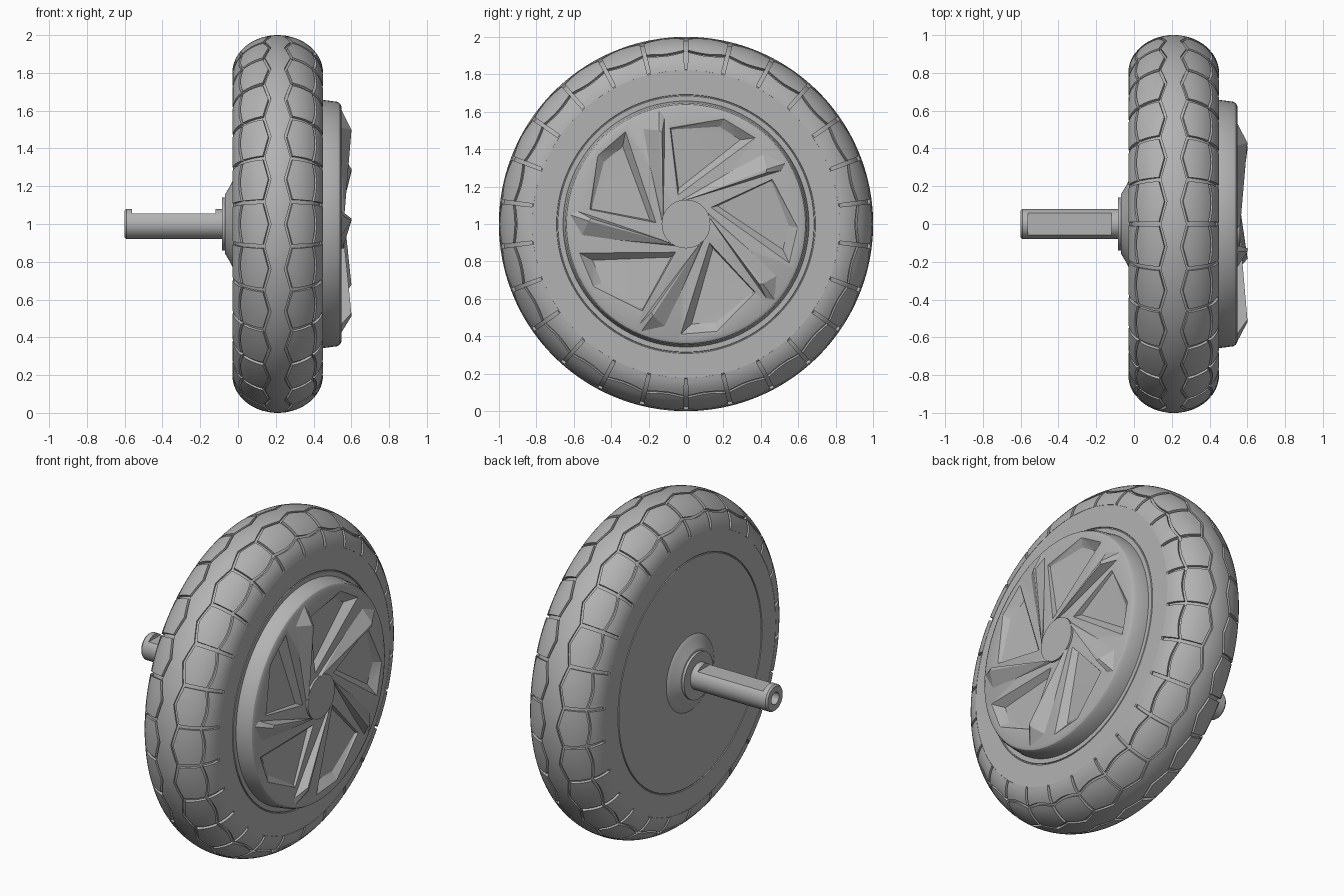
import bpy, bmesh
from math import pi, sin, cos, radians, hypot
from mathutils import Vector, Matrix

cube = bpy.data.objects.get("Cube")
if cube:
    bpy.data.objects.remove(cube, do_unlink=True)

grey = bpy.data.materials.new("plain grey")
grey.use_nodes = True
grey.diffuse_color = (0.45, 0.45, 0.45, 1)
grey.node_tree.nodes["Principled BSDF"].inputs["Base Color"].default_value = grey.diffuse_color

AXLE = Vector((0, 0, 1))
MID, HALF_W, WALL_R, CROWN = 0.21, 0.24, 0.80, 0.20   # tyre section
CELLS = 26


def finish(bm, name, angle=30):
    bmesh.ops.remove_doubles(bm, verts=bm.verts, dist=1e-5)
    bmesh.ops.recalc_face_normals(bm, faces=bm.faces)
    mesh = bpy.data.meshes.new(name)
    bm.to_mesh(mesh)
    bm.free()
    mesh.materials.append(grey)
    obj = bpy.data.objects.new(name, mesh)
    bpy.context.collection.objects.link(obj)
    smooth(obj, angle)
    return obj


def smooth(obj, angle=30):
    bpy.ops.object.select_all(action='DESELECT')
    obj.select_set(True)
    bpy.context.view_layer.objects.active = obj
    bpy.ops.object.shade_smooth_by_angle(angle=radians(angle))


def revolve(name, profile, steps=96):
    """Spin (x, radius) points round the axle."""
    bm = bmesh.new()
    vs = [bm.verts.new((x, 0, 1 + r)) for x, r in profile]
    es = [bm.edges.new(p) for p in zip(vs, vs[1:])]
    bmesh.ops.spin(bm, geom=vs + es, cent=AXLE, axis=(1, 0, 0),
                   angle=2 * pi, steps=steps, use_merge=True)
    return finish(bm, name)


def carve(obj, cutter):
    """Subtract the cutter, bake the result and drop the cutter."""
    cutter.hide_render = True
    mod = obj.modifiers.new("carve", 'BOOLEAN')
    mod.operation, mod.solver, mod.object = 'DIFFERENCE', 'EXACT', cutter
    smooth_mods = [m for m in obj.modifiers if m.type == 'NODES']
    for m in smooth_mods:
        obj.modifiers.remove(m)
    bpy.context.view_layer.update()
    graph = bpy.context.evaluated_depsgraph_get()
    mesh = bpy.data.meshes.new_from_object(obj.evaluated_get(graph))
    obj.modifiers.clear()
    obj.data = mesh
    bpy.data.objects.remove(cutter, do_unlink=True)
    smooth(obj)


def hulls(name, points):
    """Five convex solids round the axle from (x, y, height above axle)."""
    bm = bmesh.new()
    for k in range(5):
        turn = Matrix.Rotation(k * 2 * pi / 5, 3, 'X')
        vs = [bm.verts.new(turn @ Vector(p) + AXLE) for p in points]
        out = bmesh.ops.convex_hull(bm, input=vs)
        spare = [g for g in out["geom_interior"] if isinstance(g, bmesh.types.BMVert)]
        bmesh.ops.delete(bm, geom=spare, context='VERTS')
    bmesh.ops.dissolve_limit(bm, angle_limit=0.01, verts=bm.verts, edges=bm.edges)
    return finish(bm, name, 15)


# Tyre carcass with flat side discs and a fine ring groove on each side
half = [(HALF_W * 0.93 * sin(radians(a)), WALL_R + CROWN * 0.93 * cos(radians(a)))
        for a in range(0, 81, 5)]
half += [(0.224, 0.826), (0.232, 0.828), (0.237, 0.822), (0.237, 0.692),
         (0.232, 0.69), (0.232, 0.686), (0.237, 0.684), (0.237, 0)]
carcass = [(MID - x, r) for x, r in reversed(half[1:])] + [(MID + x, r) for x, r in half]
revolve("tyre_carcass", carcass, 156)


# Tread: zigzag centre band, shoulder blocks and side blocks
def bulge(u):
    return 1 - abs(2 * u - 1)


def inner_edge(u):
    return 20 - 8 * bulge(u)


def outer_edge(u):
    return 49 + 6 * sin(pi * u)


def tread(name, lo, hi, gap, rows):
    bm = bmesh.new()
    cols = 8
    for cell in range(CELLS):
        grid = []
        for i in range(cols + 1):
            u = gap + (1 - 2 * gap) * i / cols
            th = 2 * pi * (cell + u) / CELLS
            line = []
            for j in range(rows + 1):
                phi = radians(lo(u) + (hi(u) - lo(u)) * j / rows)
                r = WALL_R + CROWN * cos(phi)
                line.append(bm.verts.new((MID + HALF_W * sin(phi), r * sin(th), 1 + r * cos(th))))
            grid.append(line)
        for a, b in zip(grid, grid[1:]):
            for j in range(rows):
                bm.faces.new((a[j], b[j], b[j + 1], a[j + 1]))
    bmesh.ops.remove_doubles(bm, verts=bm.verts, dist=1e-5)
    # Skirts sink from the block edges into the carcass
    rim = [e for e in bm.edges if e.is_boundary]
    skirt = bmesh.ops.extrude_edge_only(bm, edges=rim)["geom"]
    for v in skirt:
        if isinstance(v, bmesh.types.BMVert):
            r = hypot(v.co.y, v.co.z - 1)
            k = (WALL_R + (r - WALL_R) * 0.9) / r
            v.co = (MID + (v.co.x - MID) * 0.9, v.co.y * k, 1 + (v.co.z - 1) * k)
    return finish(bm, name, 35)


tread("tread_centre_band", lambda u: 3.5 - inner_edge(u), lambda u: inner_edge(u) - 3.5, 0, 6)
for side, s in (("left", 1), ("right", -1)):
    tread(side + "_shoulder_blocks", lambda u: s * inner_edge(u), lambda u: s * outer_edge(u), 0.045, 6)
    tread(side + "_side_blocks", lambda u: s * (outer_edge(u) + 4), lambda u: s * 84, 0.045, 5)

# Motor cover with five sloping pockets
cover = revolve("motor_cover", [(0.40, 0), (0.40, 0.66), (0.45, 0.657), (0.525, 0.647),
                                (0.54, 0.638), (0.548, 0.622), (0.548, 0)])
outline = [(-0.085, 0.513), (0.203, 0.561), (0.369, 0.46), (-0.043, 0.155)]
floor = [(-0.08, 0.505), (0.18, 0.52), (0.29, 0.45), (-0.04, 0.19)]
drop = [0.535, 0.52, 0.505, 0.52]
pocket = [(x, y, z) for x in (0.548, 0.62) for y, z in outline]
pocket += [(x, y, z) for x, (y, z) in zip(drop, floor)]
carve(cover, hulls("pocket_cutter", pocket))

# Raised swirling ribs, highest near their outer ends, and the hub cap
hulls("cover_ribs", [(0.54, -0.13, 0.0), (0.54, -0.112, 0.585), (0.54, -0.144, 0.62),
                     (0.54, -0.24, 0.51), (0.60, -0.145, 0.50), (0.60, -0.128, 0.49),
                     (0.562, -0.122, 0.03)])
revolve("hub_cap", [(0.54, 0.13), (0.56, 0.13), (0.56, 0)], 48)

# Back boss, collar and axle
revolve("back_boss", [(-0.02, 0.235), (-0.03, 0.225), (-0.04, 0.205), (-0.07, 0.155),
                      (-0.07, 0.14), (-0.085, 0.14), (-0.085, 0)], 64)
axle = revolve("axle", [(-0.05, 0), (-0.05, 0.08), (-0.59, 0.08), (-0.6, 0.072),
                        (-0.6, 0.036), (-0.5, 0.036), (-0.5, 0)], 48)
bm = bmesh.new()
bmesh.ops.create_cube(bm, size=1, matrix=Matrix.Translation((-0.34, 0, 1.105))
                      @ Matrix.Diagonal((0.44, 0.3, 0.1, 1)))
carve(axle, finish(bm, "flat_cutter"))
